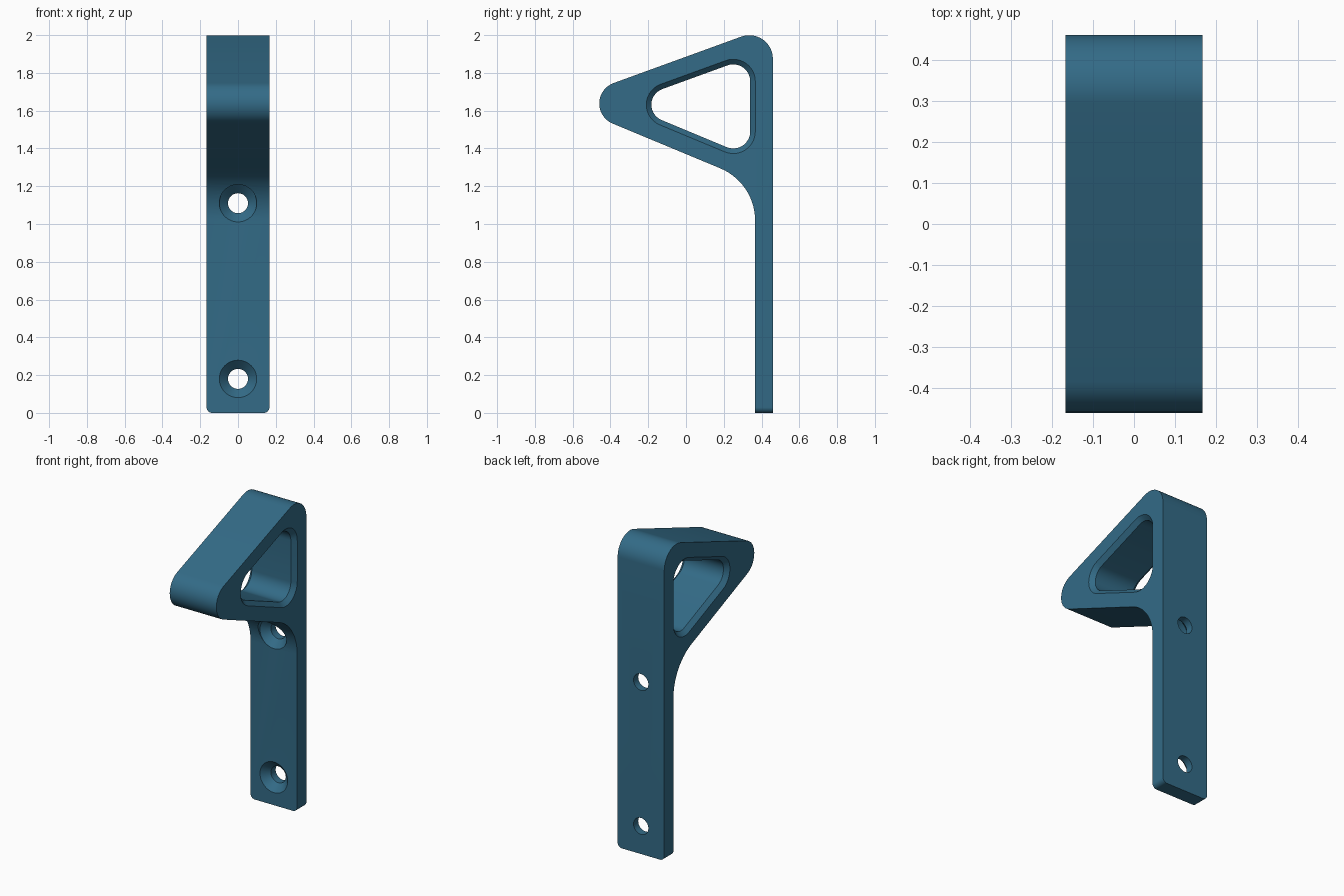
import bpy, bmesh, math
from mathutils import Vector

if "Cube" in bpy.data.objects:
    bpy.data.objects.remove(bpy.data.objects["Cube"])

HALF_W = 0.1665          # half width of the bracket
BACK, FRONT = 0.46, 0.366  # back and front of the mounting strip

blue = bpy.data.materials.new("slate blue")
blue.diffuse_color = (0.033, 0.147, 0.242, 1)
blue.use_nodes = True
blue.node_tree.nodes["Principled BSDF"].inputs["Base Color"].default_value = blue.diffuse_color


def rounded(corners, grow=0.0, steps=14):
    """Round each (y, z, radius) corner with an arc; grow offsets a closed outline outwards."""
    pts = []
    n = len(corners)
    for i, (y, z, r) in enumerate(corners):
        p = Vector((y, z))
        if r == 0:
            pts.append(p)
            continue
        a = (Vector(corners[i - 1][:2]) - p).normalized()
        b = (Vector(corners[(i + 1) % n][:2]) - p).normalized()
        half = a.angle(b) / 2
        centre = p + (a + b).normalized() * (r / math.sin(half))
        t0 = p + a * (r / math.tan(half)) - centre
        t1 = p + b * (r / math.tan(half)) - centre
        turn = math.atan2(t0.x * t1.y - t0.y * t1.x, t0.dot(t1))
        start = math.atan2(t0.y, t0.x)
        for k in range(steps + 1):
            ang = start + turn * k / steps
            pts.append(centre + Vector((math.cos(ang), math.sin(ang))) * (r + grow))
    return pts


def loft(name, rings):
    """Skin a row of equal rings and close both ends."""
    bm = bmesh.new()
    rows = [[bm.verts.new(p) for p in ring] for ring in rings]
    n = len(rows[0])
    for r0, r1 in zip(rows, rows[1:]):
        for i in range(n):
            j = (i + 1) % n
            bm.faces.new((r0[i], r0[j], r1[j], r1[i]))
    bm.faces.new(rows[0][::-1])
    bm.faces.new(rows[-1])
    bmesh.ops.recalc_face_normals(bm, faces=bm.faces)
    mesh = bpy.data.meshes.new(name)
    bm.to_mesh(mesh)
    bm.free()
    mesh.materials.append(blue)
    ob = bpy.data.objects.new(name, mesh)
    bpy.context.collection.objects.link(ob)
    return ob


# Bracket: triangular hook blending into a flat mounting strip
outline = rounded([
    (BACK, 0, 0), (BACK, 2.053, 0.125), (-0.661, 1.645, 0.115),
    (FRONT, 1.218, 0.30), (FRONT, 0, 0)])
bracket = loft("wall_hook", [[(x, p.x, p.y) for p in outline] for x in (-HALF_W, HALF_W)])

# Rounded lower corners of the strip
bm = bmesh.new()
bm.from_mesh(bracket.data)
corners = [e for e in bm.edges
           if all(v.co.z < 0.001 for v in e.verts)
           and abs(e.verts[0].co.x - e.verts[1].co.x) < 0.001]
bmesh.ops.bevel(bm, geom=corners, offset=0.03, segments=8, profile=0.5, affect='EDGES')
bm.to_mesh(bracket.data)
bm.free()

# Triangular opening with chamfered rims
opening = [(0.34, 1.8836, 0.09), (-0.3376, 1.637, 0.088), (0.34, 1.355, 0.09)]
c, e = 0.027, 0.02
sections = [(-HALF_W - e, c + e), (-HALF_W + c, 0), (HALF_W - c, 0), (HALF_W + e, c + e)]
cutters = [loft("opening_cutter",
                [[(x, p.x, p.y) for p in rounded(opening, g)] for x, g in sections])]

# Countersunk screw holes
R_HOLE, R_HEAD = 0.053, 0.099
for z in (0.18, 1.11):
    steps = [(BACK + 0.05, R_HOLE), (FRONT + R_HEAD - R_HOLE, R_HOLE),
             (FRONT, R_HEAD), (FRONT - 0.16, R_HEAD)]
    cutters.append(loft("screw_cutter", [
        [(r * math.cos(k * math.tau / 48), y, z + r * math.sin(k * math.tau / 48))
         for k in range(48)] for y, r in steps]))

bpy.context.view_layer.objects.active = bracket
bracket.select_set(True)
for cutter in cutters:
    mod = bracket.modifiers.new("cut", 'BOOLEAN')
    mod.operation = 'DIFFERENCE'
    mod.solver = 'EXACT'
    mod.object = cutter
    bpy.ops.object.modifier_apply(modifier=mod.name)
for cutter in cutters:
    bpy.data.objects.remove(cutter)

bpy.ops.object.shade_smooth_by_angle(angle=math.radians(30))
